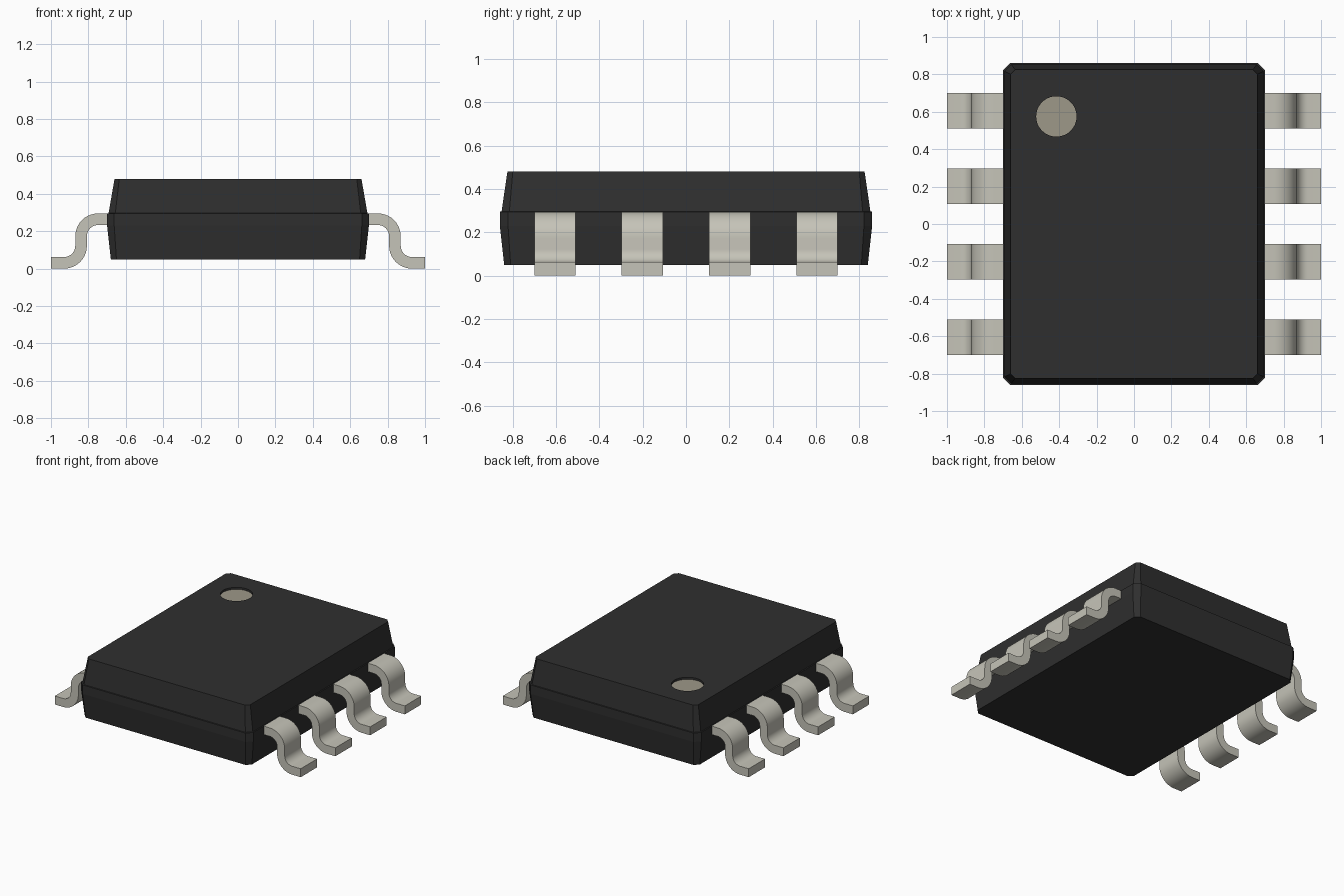
import bpy, bmesh
from math import sin, cos, pi

cube = bpy.data.objects.get("Cube")
if cube:
    bpy.data.objects.remove(cube, do_unlink=True)


def material(name, rgb):
    m = bpy.data.materials.new(name)
    m.use_nodes = True
    m.diffuse_color = (*rgb, 1)
    m.node_tree.nodes["Principled BSDF"].inputs["Base Color"].default_value = (*rgb, 1)
    return m


BLACK = material("black plastic", (0.028, 0.028, 0.028))
METAL = material("tinned metal", (0.56, 0.55, 0.48))
TAN = material("marker tan", (0.34, 0.315, 0.25))


def loft(name, rings, mat):
    """Closed solid skinned through rings of 3D points."""
    bm = bmesh.new()
    loops = [[bm.verts.new(p) for p in ring] for ring in rings]
    for a, b in zip(loops, loops[1:]):
        for i in range(len(a)):
            j = (i + 1) % len(a)
            bm.faces.new((a[i], a[j], b[j], b[i]))
    bm.faces.new(loops[0][::-1])
    bm.faces.new(loops[-1])
    bmesh.ops.recalc_face_normals(bm, faces=bm.faces)
    mesh = bpy.data.meshes.new(name)
    bm.to_mesh(mesh)
    bm.free()
    mesh.materials.append(mat)
    obj = bpy.data.objects.new(name, mesh)
    bpy.context.collection.objects.link(obj)
    return obj


def chamfered(hx, hy, c, z):
    quarter = [(hx, hy - c), (hx - c, hy)]
    pts = quarter + [(-x, y) for x, y in quarter[::-1]]
    pts += [(-x, -y) for x, y in pts]
    return [(x, y, z) for x, y in pts]


def disc(x, y, r, z, n=48):
    return [(x + r * cos(2 * pi * i / n), y + r * sin(2 * pi * i / n), z) for i in range(n)]


# Package body: drafted halves around a vertical parting band
body = loft("package_body", [
    chamfered(0.68, 0.84, 0.03, 0.05),
    chamfered(0.70, 0.86, 0.038, 0.23),
    chamfered(0.70, 0.86, 0.038, 0.295),
    chamfered(0.692, 0.852, 0.036, 0.296),
    chamfered(0.66, 0.825, 0.025, 0.48),
], BLACK)

# Shallow round recess with a tan floor
MX, MY, MR, FLOOR = -0.415, 0.575, 0.108, 0.465
cutter = loft("recess_cutter", [disc(MX, MY, MR, FLOOR - 0.003), disc(MX, MY, MR, 0.6)], BLACK)
cutter.hide_render = True
cutter.hide_viewport = True
cut = body.modifiers.new("recess", 'BOOLEAN')
cut.object = cutter
cut.operation = 'DIFFERENCE'
cut.solver = 'EXACT'
loft("pin_one_marker", [disc(MX, MY, MR, FLOOR - 0.005), disc(MX, MY, MR, FLOOR)], TAN)


# Gull-wing lead profile: shoulder arc, then foot arc
def lead_profile(n=10):
    r_in, r_out = 0.06, 0.122
    upper, lower = [(0.66, 0.295)], [(0.66, 0.233)]
    for i in range(n + 1):
        a = pi / 2 * (1 - i / n)
        upper.append((0.748 + r_out * cos(a), 0.173 + r_out * sin(a)))
        lower.append((0.748 + r_in * cos(a), 0.173 + r_in * sin(a)))
    for i in range(n + 1):
        a = pi + pi / 2 * i / n
        upper.append((0.93 + r_in * cos(a), 0.122 + r_in * sin(a)))
        lower.append((0.93 + r_out * cos(a), 0.122 + r_out * sin(a)))
    upper.append((1.0, 0.062))
    lower.append((1.0, 0.0))
    return upper, lower


upper, lower = lead_profile()
W = 0.095
for side, s in (("left", 1), ("right", -1)):
    for k, y in enumerate((-0.605, -0.202, 0.202, 0.605), 1):
        rings = [[(s * u[0], y - W, u[1]), (s * u[0], y + W, u[1]),
                  (s * d[0], y + W, d[1]), (s * d[0], y - W, d[1])]
                 for u, d in zip(upper, lower)]
        lead = loft(f"{side}_lead_{k}", rings, METAL)
        bpy.ops.object.select_all(action='DESELECT')
        lead.select_set(True)
        bpy.context.view_layer.objects.active = lead
        bpy.ops.object.shade_smooth_by_angle(angle=pi / 6)
